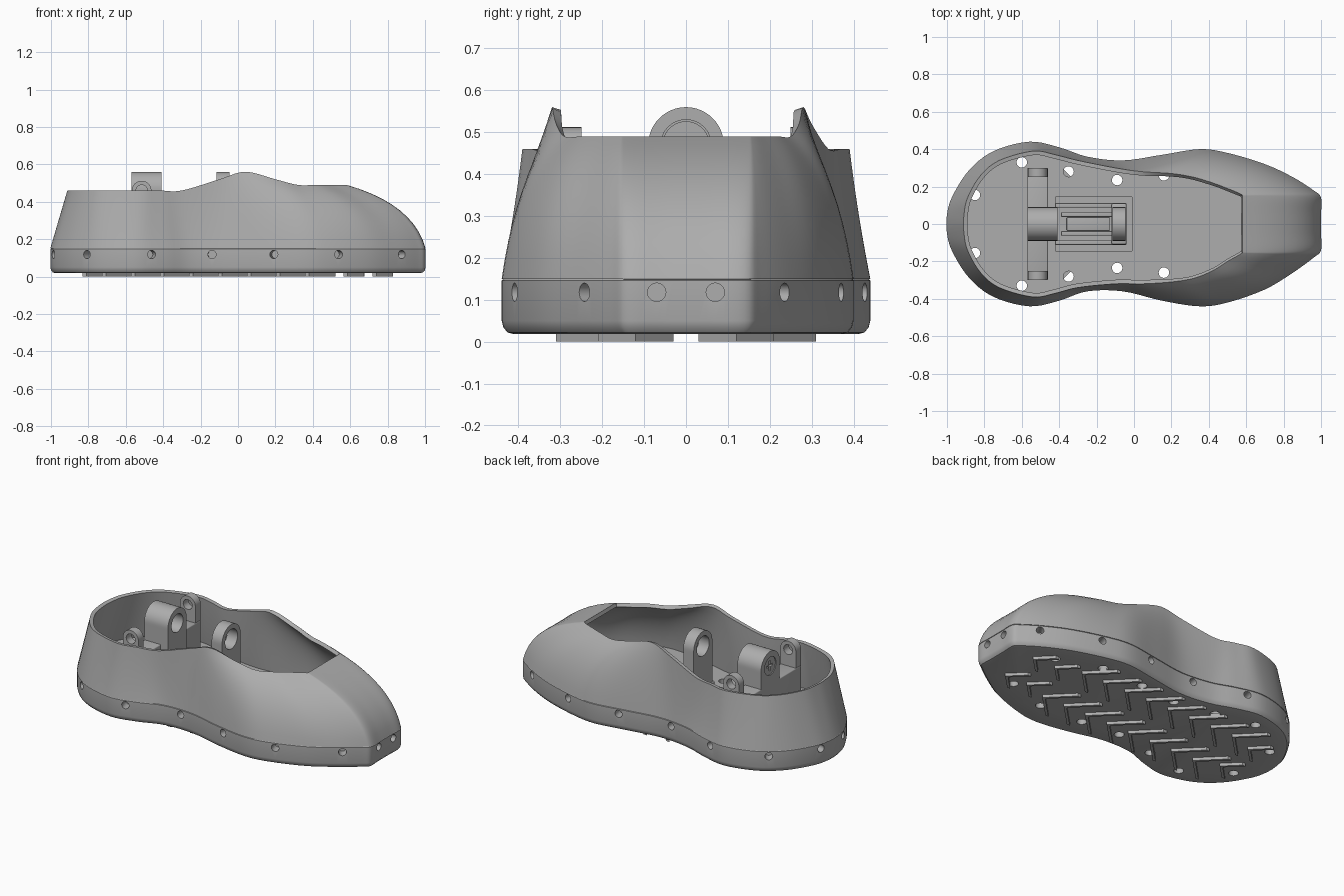
import bpy, bmesh, math
from mathutils import Vector

cube = bpy.data.objects.get("Cube")
if cube:
    bpy.data.objects.remove(cube, do_unlink=True)

gray = bpy.data.materials.new("plain gray")
gray.use_nodes = True
gray.diffuse_color = (0.42, 0.42, 0.42, 1)
gray.node_tree.nodes["Principled BSDF"].inputs["Base Color"].default_value = gray.diffuse_color

SEAM, FLOOR = 0.15, 0.16


def finish(bm, name, recalc=True):
    if recalc:
        bmesh.ops.recalc_face_normals(bm, faces=bm.faces[:])
    mesh = bpy.data.meshes.new(name)
    bm.to_mesh(mesh)
    bm.free()
    mesh.materials.append(gray)
    obj = bpy.data.objects.new(name, mesh)
    bpy.context.collection.objects.link(obj)
    return obj


def activate(obj):
    bpy.ops.object.select_all(action='DESELECT')
    obj.select_set(True)
    bpy.context.view_layer.objects.active = obj


def smooth(obj, angle=35):
    activate(obj)
    bpy.ops.object.shade_smooth_by_angle(angle=math.radians(angle))


def add_box(bm, low, high):
    low, high = Vector(low), Vector(high)
    verts = bmesh.ops.create_cube(bm, size=1)["verts"]
    for v in verts:
        v.co = (low + high) / 2 + Vector(a * b for a, b in zip(v.co, high - low))


def box(name, low, high, bevel=0.0):
    bm = bmesh.new()
    add_box(bm, low, high)
    if bevel:
        bmesh.ops.bevel(bm, geom=bm.edges[:], offset=bevel, segments=3, affect='EDGES', profile=0.5)
    obj = finish(bm, name)
    smooth(obj)
    return obj


def add_peg(bm, center, axis, radius, depth):
    """Cylinder centred on a point, along any axis."""
    turn = Vector(axis).to_track_quat('Z', 'Y').to_matrix().to_4x4()
    turn.translation = center
    bmesh.ops.create_cone(bm, cap_ends=True, segments=20, radius1=radius,
                          radius2=radius, depth=depth, matrix=turn)


def arch(name, center, axis, radius, bore, drop, half):
    """Round-topped lug with a bore along axis, standing on a straight foot."""
    bm = bmesh.new()
    n, rings = 48, []
    along = Vector(axis)
    side = along.cross(Vector((0, 0, 1)))
    for inner, end in ((False, -half), (False, half), (True, half), (True, -half)):
        ring = []
        for i in range(n):
            c, s = math.cos(math.tau * i / n), math.sin(math.tau * i / n)
            r = bore if inner else radius
            if not inner and s < -0.01:
                r = min(radius / max(abs(c), 0.001), drop / abs(s))
            ring.append(bm.verts.new(Vector(center) + along * end + side * r * c + Vector((0, 0, r * s))))
        rings.append(ring)
    for a, b in zip(rings, rings[1:] + rings[:1]):
        for i in range(n):
            j = (i + 1) % n
            bm.faces.new((a[i], a[j], b[j], b[i]))
    obj = finish(bm, name)
    smooth(obj)
    return obj


def cut(obj, cutter):
    cutter.hide_render = True
    activate(obj)
    mod = obj.modifiers.new("cut", 'BOOLEAN')
    mod.operation, mod.solver, mod.object = 'DIFFERENCE', 'EXACT', cutter
    bpy.ops.object.modifier_apply(modifier=mod.name)
    bpy.data.objects.remove(cutter, do_unlink=True)


# Left half, toe to heel: outline x, y; rim x, y, z; bulge; extra width on the right
half = [
    (1, .05, .58, .05, .49, 1, 0),
    (1, .14, .58, .14, .49, 1, 0),
    (.96, .18, .57, .16, .49, 1, 0),
    (.85, .25, .5, .19, .49, .9, .01),
    (.7, .32, .42, .22, .49, .9, .03),
    (.5, .38, .32, .25, .49, .8, .04),
    (.35, .4, .2, .27, .52, .7, .04),
    (.15, .37, .04, .28, .56, .4, .04),
    (-.06, .34, -.1, .3, .52, -.2, .02),
    (-.25, .36, -.3, .34, .46, -.4, 0),
    (-.4, .41, -.42, .37, .46, -.3, 0),
    (-.56, .44, -.54, .39, .46, -.2, 0),
    (-.75, .39, -.72, .34, .46, 0, 0),
    (-.88, .29, -.82, .26, .46, 0, 0),
    (-.97, .15, -.89, .14, .46, 0, 0),
    (-1, .05, -.91, .04, .46, 0, 0),
]
left = [r[:6] for r in half]
right = [(r[0], -r[1] - r[6], r[2], -r[3] - r[6], r[4], r[5]) for r in reversed(half)]
control = left + right


def resample(rows, steps=5):
    """Closed Catmull-Rom curve through the control rows."""
    out, n = [], len(rows)
    for i in range(n):
        quad = [rows[(i + k) % n] for k in (-1, 0, 1, 2)]
        for s in range(steps):
            t = s / steps
            out.append([b + t * (c - a + t * (2 * a - 5 * b + 4 * c - d + t * (3 * (b - c) + d - a))) / 2
                        for a, b, c, d in zip(*quad)])
    return out


cols = resample(control)
N = len(cols)
outline = [Vector((c[0], c[1], 0)) for c in cols]
normals = []
for i in range(N):
    t = outline[(i + 1) % N] - outline[i - 1]
    normals.append(Vector((t.y, -t.x, 0)).normalized())


def skin(bm, rings):
    for a, b in zip(rings, rings[1:]):
        for i in range(N):
            j = (i + 1) % N
            bm.faces.new((a[i], a[j], b[j], b[i]))


# Upper: curved wall from the seam to the rim of the opening
bm = bmesh.new()
rows, rings = 10, []
for k in range(rows + 1):
    t, ring = k / rows, []
    for c in cols:
        o, r, b = Vector((c[0], c[1], SEAM)), Vector(c[2:5]), c[5]
        mid = o.lerp(r, 0.5 - 0.35 * b)
        mid.z = SEAM + (r.z - SEAM) * (0.5 + 0.2 * b)
        ring.append(bm.verts.new(o.lerp(mid, t).lerp(mid.lerp(r, t), t)))
    rings.append(ring)
skin(bm, rings)
upper = finish(bm, "upper", recalc=False)
wall = upper.modifiers.new("wall", 'SOLIDIFY')
wall.thickness, wall.offset = 0.022, -1
activate(upper)
bpy.ops.object.modifier_apply(modifier="wall")
smooth(upper, 40)

# Sole: rounded lower edge, straight side, raised insole floor
bm = bmesh.new()
rings = []
for z, inset in ((.018, .03), (.022, .014), (.034, .004), (.05, 0), (SEAM - .004, 0),
                 (SEAM, .004), (SEAM, .018), (FLOOR, .018)):
    rings.append([bm.verts.new(p - n * inset + Vector((0, 0, z))) for p, n in zip(outline, normals)])
skin(bm, rings)
bm.faces.new(list(reversed(rings[0])))
bm.faces.new(rings[-1])
sole = finish(bm, "sole")

# Screw holes around the sole side, and vertical ones through the floor
bm = bmesh.new()
for s in (1, -1):
    for x in (.87, .53, .2, -.14, -.47, -.81, -.985):
        i = min((i for i in range(N) if outline[i].y * s > 0.01), key=lambda i: abs(outline[i].x - x))
        add_peg(bm, outline[i] + Vector((0, 0, .118)), normals[i], .022, .12)
    add_peg(bm, (1, s * .07, .118), (1, 0, 0), .022, .12)
    for x, y in ((-.85, .155), (-.6, .33), (-.35, .28), (-.09, .235), (.16, .26), (.45, .27), (.72, .18)):
        add_peg(bm, (x, s * y, .1), (0, 0, 1), .028, .4)
cut(sole, finish(bm, "hole_cutter"))

# Pocket in the floor with rails and a slotted spine
bm = bmesh.new()
add_box(bm, (-.42, -.145, .12), (-.01, .145, .3))
cut(sole, finish(bm, "pocket_cutter"))
smooth(sole)
for s, side in ((1, "left"), (-1, "right")):
    box("rail_" + side, (-.42, s * .1 - .012, .11), (-.04, s * .1 + .012, .19), .004)
    box("spine_" + side, (-.39, s * .05 - .012, .11), (-.1, s * .05 + .012, .18), .004)
    # End lugs of the crossbar
    arch("end_lug_" + side, (-.515, s * .275, .46), (0, 1, 0), .052, .03, .2, .025)
box("spine_plate", (-.36, -.035, .11), (-.13, .035, .15), .004)

# Crossbar with the central bearing block, closed at its back
box("crossbar", (-.57, -.3, FLOOR - .01), (-.46, .3, .36), .006)
arch("bearing_block", (-.49, 0, .47), (1, 0, 0), .09, .055, .31, .08)
bm = bmesh.new()
add_peg(bm, (-.54, 0, .47), (1, 0, 0), .06, .05)
back = finish(bm, "bearing_back")
bm = bmesh.new()
add_box(bm, (-.6, -.03, .464), (-.55, .03, .476))
cut(back, finish(bm, "slot_cutter"))
bm = bmesh.new()
add_box(bm, (-.6, -.006, .44), (-.55, .006, .5))
cut(back, finish(bm, "slot_cutter"))
smooth(back)

# Forward ring and its foot
arch("forward_ring", (-.08, 0, .47), (1, 0, 0), .09, .06, .34, .035)
box("ring_foot", (-.12, -.11, .11), (-.04, .11, .22), .01)

# Tread: two columns of chevrons pointing to the toe
bm = bmesh.new()
for s in (1, -1):
    for k in range(11):
        tip = -.72 + .155 * k
        reach = .14 if -.6 < tip < .6 else .09
        mid = s * (.03 + reach)
        for arm in (1, -1):
            ends = [(tip, mid), (tip - reach, mid + arm * reach)]
            quad = [(x - w, y) for (x, y), w in zip(ends + ends[::-1], (0, 0, .022, .022))]
            low = [bm.verts.new((x, y, 0)) for x, y in quad]
            top = [bm.verts.new((x, y, .03)) for x, y in quad]
            bm.faces.new(low)
            bm.faces.new(top)
            for i in range(4):
                j = (i + 1) % 4
                bm.faces.new((low[i], low[j], top[j], top[i]))
finish(bm, "tread")
